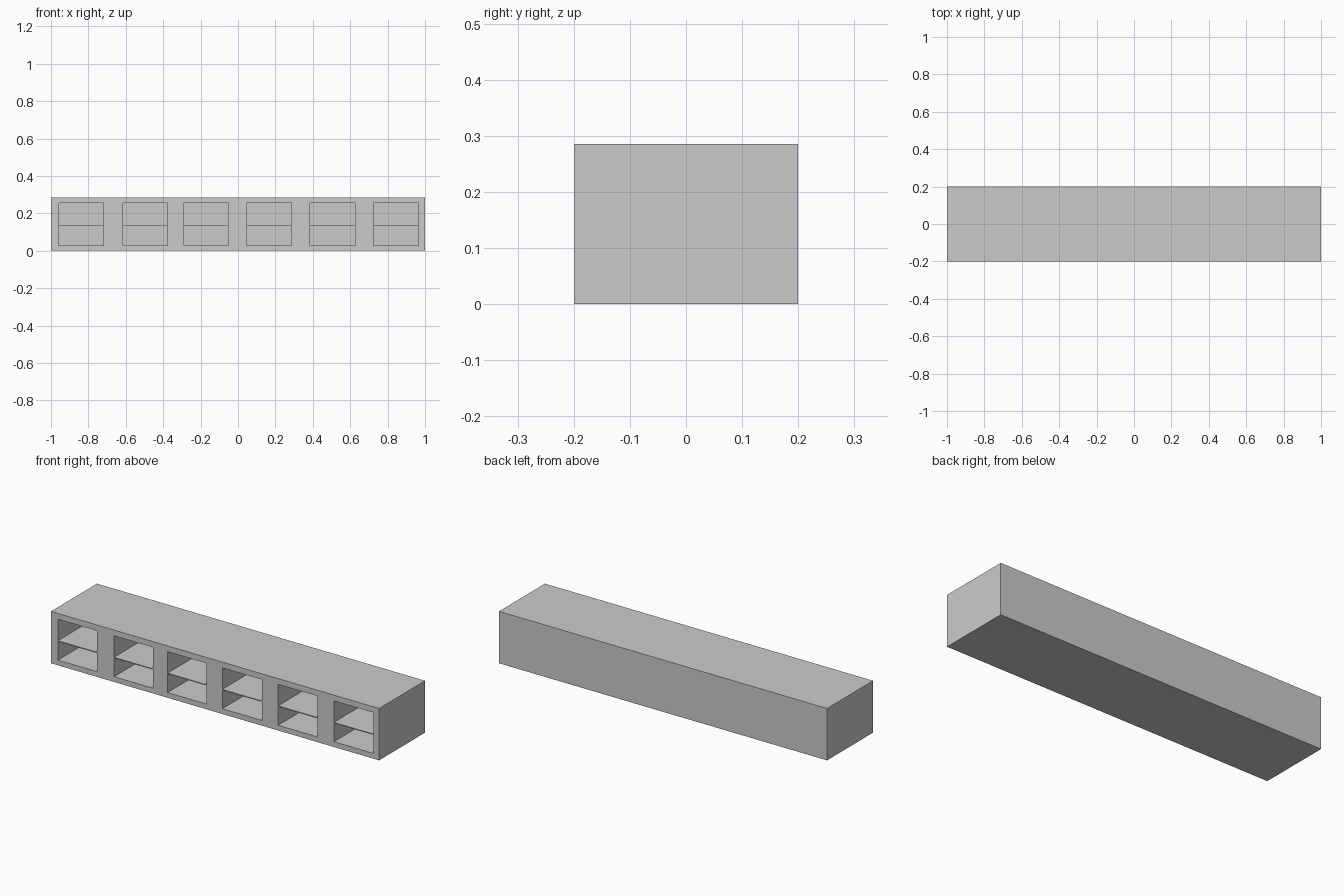
import bpy, bmesh
from mathutils import Matrix, Vector

if "Cube" in bpy.data.objects:
    bpy.data.objects.remove(bpy.data.objects["Cube"])

W, D, H = 2.0, 0.4, 0.286
BACK = 0.03                      # back panel thickness


def add_box(bm, lo, hi):
    lo, hi = Vector(lo), Vector(hi)
    m = Matrix.Translation((lo + hi) / 2) @ Matrix.Diagonal((*(hi - lo), 1))
    bmesh.ops.create_cube(bm, size=1, matrix=m)


def make_object(name, boxes):
    bm = bmesh.new()
    for lo, hi in boxes:
        add_box(bm, lo, hi)
    mesh = bpy.data.meshes.new(name)
    bm.to_mesh(mesh)
    bm.free()
    obj = bpy.data.objects.new(name, mesh)
    bpy.context.collection.objects.link(obj)
    return obj


# Solid cabinet body
cabinet = make_object("cabinet_body", [((-W/2, -D/2, 0), (W/2, D/2, H))])

# Two rows of six open compartments, cut in from the front
columns = [(-0.957, -0.719), (-0.615, -0.377), (-0.289, -0.051),
           (0.045, 0.286), (0.385, 0.626), (0.725, 0.965)]
rows = [(0.029, 0.131), (0.136, 0.254)]
cutter = make_object("compartment_cutter", [
    ((x0, -D/2 - 0.1, z0), (x1, D/2 - BACK, z1))
    for x0, x1 in columns for z0, z1 in rows])
cutter.hide_render = True

cut = cabinet.modifiers.new("compartments", 'BOOLEAN')
cut.operation = 'DIFFERENCE'
cut.solver = 'EXACT'
cut.object = cutter

# Apply the cut and drop the cutter
bpy.context.view_layer.objects.active = cabinet
bpy.ops.object.modifier_apply(modifier=cut.name)
bpy.data.objects.remove(cutter)
